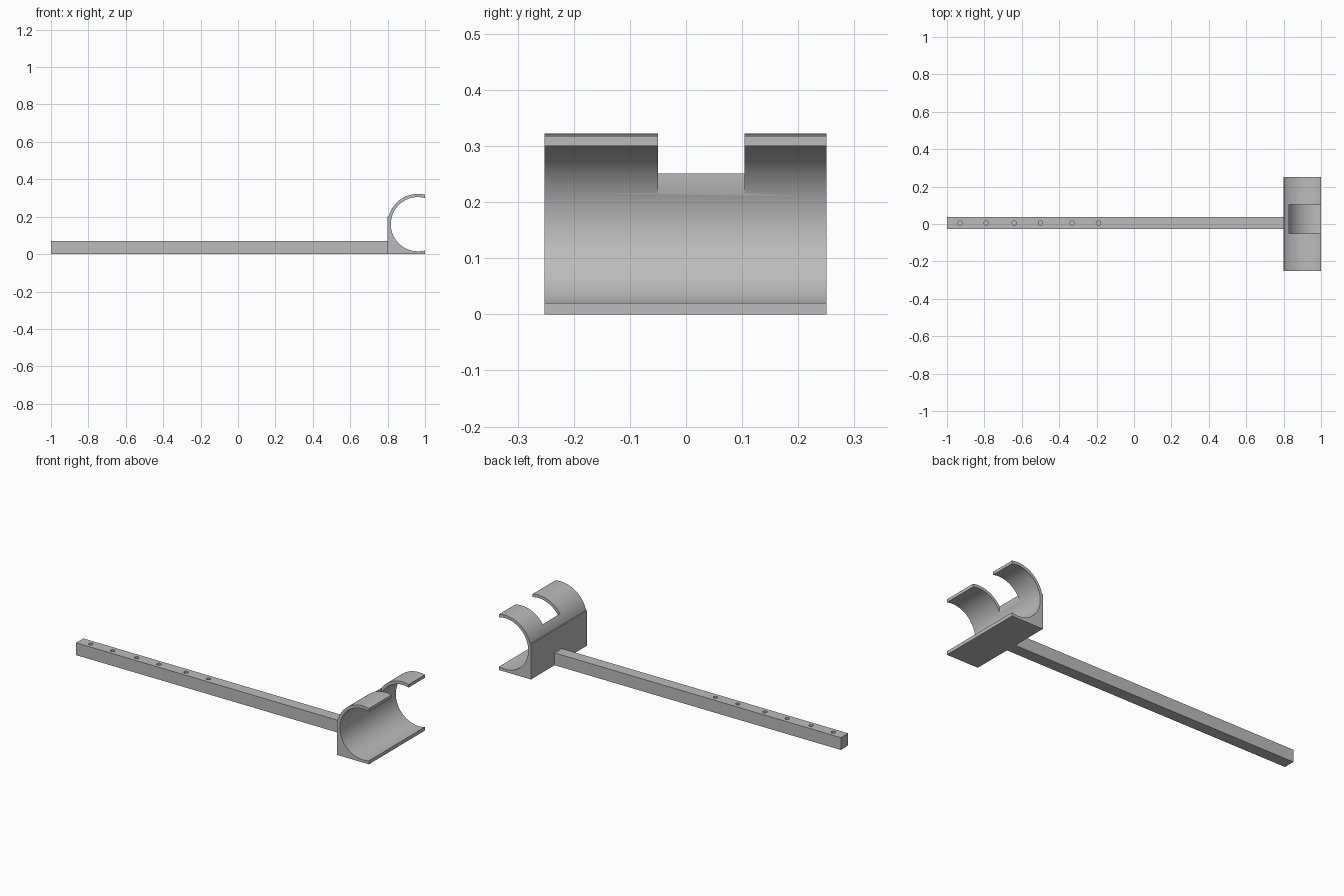
import bpy, bmesh
from math import cos, sin, acos, asin, pi, radians

if "Cube" in bpy.data.objects:
    bpy.data.objects.remove(bpy.data.objects["Cube"], do_unlink=True)

grey = bpy.data.materials.new("plain grey")
grey.use_nodes = True
grey.diffuse_color = (0.5, 0.5, 0.5, 1)
grey.node_tree.nodes["Principled BSDF"].inputs["Base Color"].default_value = (0.5, 0.5, 0.5, 1)


def finish(name, bm):
    bmesh.ops.recalc_face_normals(bm, faces=bm.faces)
    mesh = bpy.data.meshes.new(name)
    bm.to_mesh(mesh)
    bm.free()
    mesh.materials.append(grey)
    obj = bpy.data.objects.new(name, mesh)
    bpy.context.collection.objects.link(obj)
    return obj


def extrude_xz(name, points, y0, y1):
    bm = bmesh.new()
    face = bm.faces.new([bm.verts.new((x, y0, z)) for x, z in points])
    out = bmesh.ops.extrude_face_region(bm, geom=[face])
    verts = [v for v in out["geom"] if isinstance(v, bmesh.types.BMVert)]
    bmesh.ops.translate(bm, verts=verts, vec=(0, y1 - y0, 0))
    return finish(name, bm)


def box(name, x0, x1, y0, y1, z0, z1):
    return extrude_xz(name, [(x0, z0), (x1, z0), (x1, z1), (x0, z1)], y0, y1)


def cut(obj, cutter):
    mod = obj.modifiers.new("cut", "BOOLEAN")
    mod.operation = "DIFFERENCE"
    mod.solver = "EXACT"
    mod.object = cutter
    bpy.ops.object.select_all(action="DESELECT")
    bpy.context.view_layer.objects.active = obj
    obj.select_set(True)
    bpy.ops.object.modifier_apply(modifier=mod.name)
    bpy.data.objects.remove(cutter, do_unlink=True)
    bpy.ops.object.shade_smooth_by_angle(angle=radians(30))


def arc(radius, start, end, steps):
    turns = [start + (end - start) * i / steps for i in range(steps + 1)]
    return [(CX + radius * cos(t), CZ + radius * sin(t)) for t in turns]


# Cradle: open tube merged with a square lower block, cut off flat at x = 1
CX, CZ, INNER, OUTER, WALL_TOP = 0.962, 0.16, 0.145, 0.162, 0.2
a_in, a_out = acos((1 - CX) / INNER), acos((1 - CX) / OUTER)
a_wall = pi - asin((WALL_TOP - CZ) / OUTER)
profile = [(0.8, 0), (1, 0)]
profile += arc(INNER, -a_in, a_in - 2 * pi, 64)
profile += arc(OUTER, a_out, a_wall, 32)
profile += [(0.8, WALL_TOP)]
cradle = extrude_xz("cradle", profile, -0.252, 0.25)

# Notch through the upper lip of the cradle
cut(cradle, box("notch_cutter", 0.828, 1.1, -0.05, 0.104, CZ, 0.4))

# Long square handle with a row of blind holes in its top
handle = box("handle", -1, 0.8, -0.027, 0.038, 0, 0.07)
bm = bmesh.new()
for x in (-0.93, -0.79, -0.64, -0.5, -0.33, -0.19):
    ret = bmesh.ops.create_cone(bm, cap_ends=True, segments=24, radius1=0.012,
                                radius2=0.012, depth=0.08)
    bmesh.ops.translate(bm, verts=ret["verts"], vec=(x, 0.005, 0.075))
cut(handle, finish("hole_cutter", bm))
